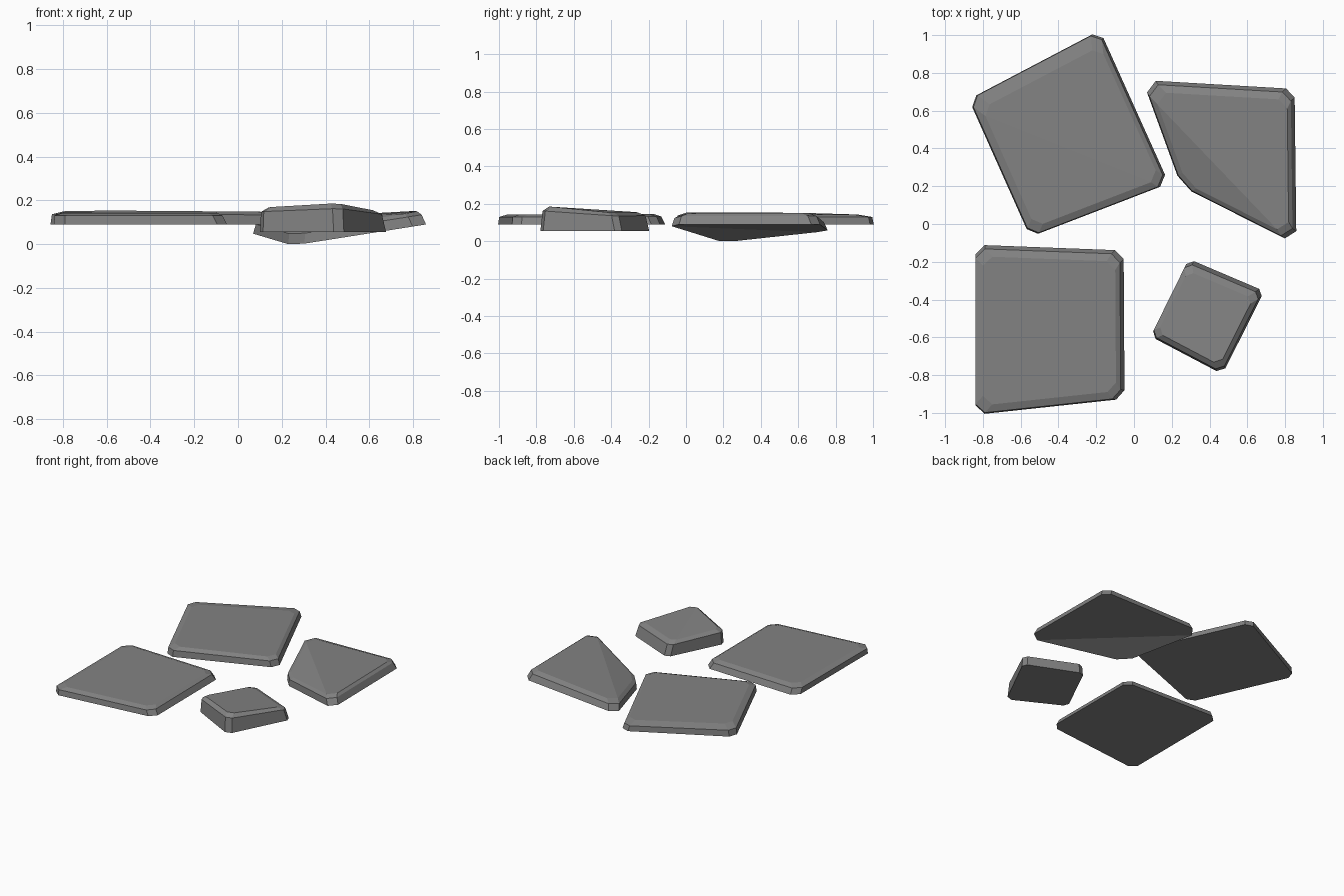
import bpy, bmesh
from mathutils import Vector

if "Cube" in bpy.data.objects:
    bpy.data.objects.remove(bpy.data.objects["Cube"])

# dark slate grey
grey = bpy.data.materials.new("dark_stone")
grey.diffuse_color = (0.225, 0.225, 0.225, 1)
grey.use_nodes = True
grey.node_tree.nodes["Principled BSDF"].inputs["Base Color"].default_value = grey.diffuse_color


def inset(pts, dist):
    """Move each edge of a counter-clockwise outline inwards by its own distance."""
    n = len(pts)
    lines = []
    for i in range(n):
        a, b = pts[i], pts[(i + 1) % n]
        d = (b - a).normalized()
        lines.append((a + Vector((-d.y, d.x)) * dist[i], d))
    out = []
    for i in range(n):
        (p, d), (q, e) = lines[i - 1], lines[i]
        out.append(p + d * ((q - p).cross(e) / d.cross(e)))
    return out


def ring(pts, zs, cut):
    """Clip every corner into two points, heights following the edges."""
    n = len(pts)
    P = [Vector((p.x, p.y, z)) for p, z in zip(pts, zs)]
    return [P[i] + (P[j] - P[i]).normalized() * cut[i]
            for i in range(n) for j in (i - 1, (i + 1) % n)]


def stone(name, corners, low, high, mid_in, top_in, cut, level=0.75):
    pts = [Vector(c) for c in corners]
    mid = [a + (b - a) * level for a, b in zip(low, high)]
    rings = [ring(pts, low, cut),
             ring(inset(pts, mid_in), mid, cut),
             ring(inset(pts, top_in), high, cut)]
    bm = bmesh.new()
    vs = [[bm.verts.new(p) for p in r] for r in rings]
    n = len(vs[0])
    for a, b in zip(vs, vs[1:]):
        for i in range(n):
            j = (i + 1) % n
            bm.faces.new((a[i], a[j], b[j], b[i]))
    # caps folded along the diagonal between corners 0 and 2
    for r in (vs[0], vs[2]):
        bm.faces.new(r[1:5])
        bm.faces.new(r[4:] + r[:2])
    bmesh.ops.recalc_face_normals(bm, faces=bm.faces)
    me = bpy.data.meshes.new(name)
    bm.to_mesh(me)
    bm.free()
    me.materials.append(grey)
    bpy.context.collection.objects.link(bpy.data.objects.new(name, me))


# large rotated slab, back left
stone("back_left_stone",
      [(-0.875, 0.66), (-0.55, -0.068), (0.185, 0.215), (-0.18, 1.025)],
      [0.09] * 4, [0.152, 0.153, 0.148, 0.142],
      [0.006, 0.004, 0.012, 0.003], [0.045, 0.04, 0.035, 0.075],
      [0.045, 0.045, 0.05, 0.045])

# large square slab, front left
stone("front_left_stone",
      [(-0.84, -0.11), (-0.84, -1.01), (-0.05, -0.925), (-0.055, -0.14)],
      [0.09] * 4, [0.146, 0.143, 0.143, 0.146],
      [0.001, 0.006, 0.02, 0.02], [0.04, 0.045, 0.045, 0.06],
      [0.05, 0.05, 0.045, 0.045])

# sunken, folded slab, back right
stone("back_right_stone",
      [(0.045, 0.762), (0.25, 0.2), (0.86, -0.108), (0.85, 0.715)],
      [0.055, -0.006, 0.09, 0.09], [0.112, 0.058, 0.149, 0.152],
      [0.005, 0.004, 0.02, 0.02], [0.03, 0.025, 0.04, 0.06],
      [0.07, 0.06, 0.07, 0.045])

# small thick stone, front right
stone("front_right_stone",
      [(0.29, -0.185), (0.088, -0.595), (0.468, -0.795), (0.69, -0.355)],
      [0.055] * 4, [0.155, 0.168, 0.187, 0.152],
      [0.0, 0.008, 0.01, 0.022], [0.025, 0.035, 0.035, 0.06],
      [0.03, 0.03, 0.035, 0.03], 0.82)
